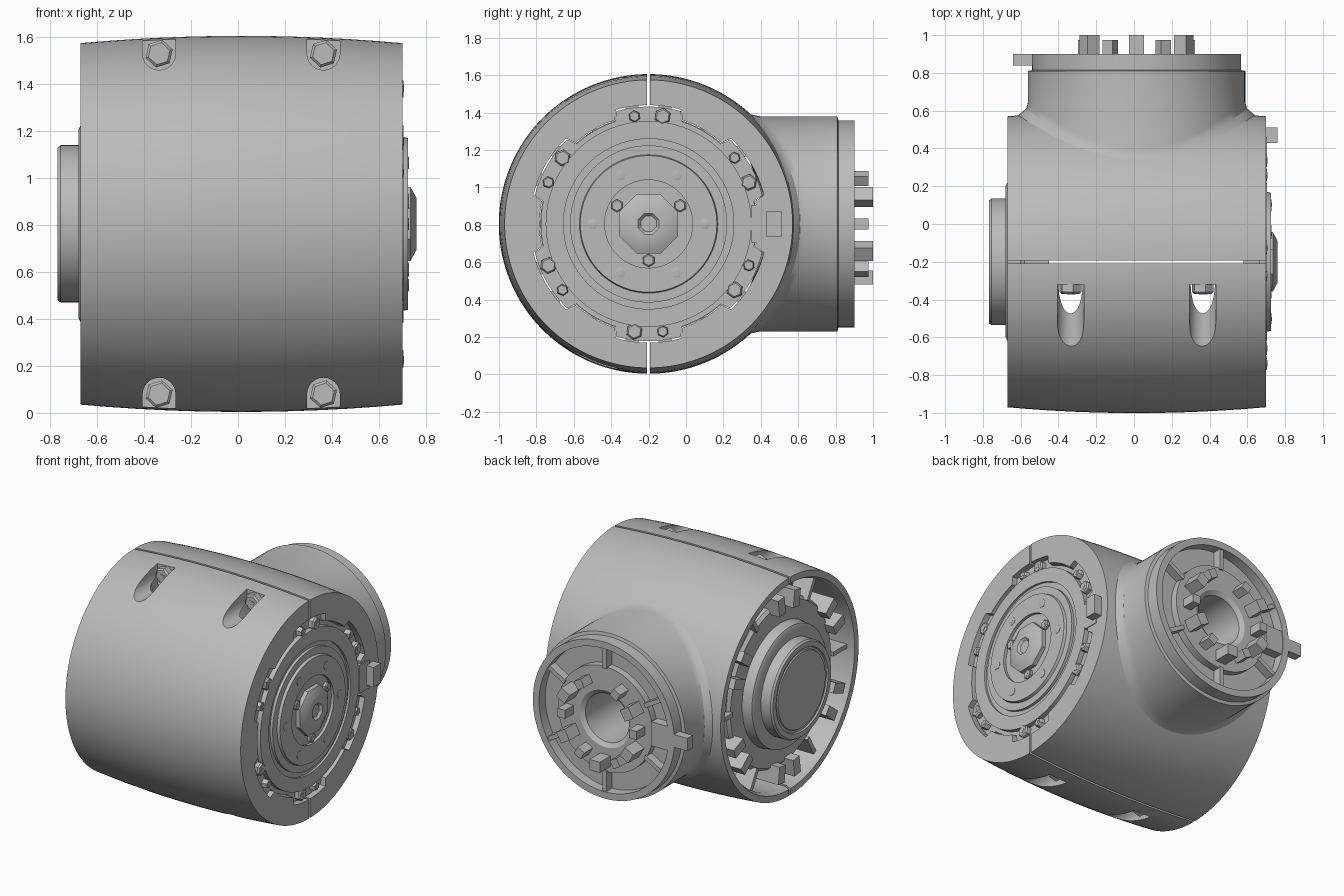
import bpy, bmesh
from math import sin, cos, pi, radians, sqrt
from mathutils import Vector, Matrix

if "Cube" in bpy.data.objects:
    bpy.data.objects.remove(bpy.data.objects["Cube"])

grey = bpy.data.materials.new("machine grey")
grey.use_nodes = True
grey.diffuse_color = (0.5, 0.5, 0.5, 1)
grey.node_tree.nodes["Principled BSDF"].inputs["Base Color"].default_value = (0.5, 0.5, 0.5, 1)

CX, CY, CZ = 0.014, -0.2, 0.805     # neck x, barrel y, shared axis height


def on_barrel(r, t, a):
    """Point at radius r and angle t around the barrel axis, at x = a."""
    return Vector((a, CY + r * cos(t), CZ + r * sin(t)))


def on_neck(r, t, a):
    """Point at radius r and angle t around the neck axis, at y = a."""
    return Vector((CX + r * cos(t), a, CZ + r * sin(t)))


def finish(bm, name, smooth=True):
    bmesh.ops.remove_doubles(bm, verts=bm.verts, dist=1e-5)
    bmesh.ops.recalc_face_normals(bm, faces=bm.faces)
    mesh = bpy.data.meshes.new(name)
    bm.to_mesh(mesh)
    bm.free()
    mesh.materials.append(grey)
    ob = bpy.data.objects.new(name, mesh)
    bpy.context.collection.objects.link(ob)
    if smooth:
        shade(ob)
    return ob


def shade(ob):
    bpy.ops.object.select_all(action='DESELECT')
    ob.select_set(True)
    bpy.context.view_layer.objects.active = ob
    bpy.ops.object.shade_smooth_by_angle(angle=radians(30))


def lathe(name, place, profile, seg=96, closed=False, turn=0.0):
    """Revolve (radius, offset) pairs; an offset may be a function of r and angle."""
    bm = bmesh.new()
    rings = []
    for r, a in profile:
        ring = []
        for i in range(seg):
            t = 2 * pi * i / seg + turn
            ring.append(bm.verts.new(place(r, t, a(r, t) if callable(a) else a)))
        rings.append(ring)
    pairs = list(zip(rings, rings[1:]))
    if closed:
        pairs.append((rings[-1], rings[0]))
    for p, q in pairs:
        for i in range(seg):
            j = (i + 1) % seg
            bm.faces.new((p[i], p[j], q[j], q[i]))
    if not closed:
        for ring in (rings[0], rings[-1]):
            if (ring[0].co - ring[1].co).length > 1e-5:
                bm.faces.new(ring)
    return finish(bm, name)


def block(name, place, r0, r1, t, width, a0, a1):
    """Box reaching from r0 to r1 at angle t, width across, a0 to a1 along the axis."""
    bm = bmesh.new()
    out = place(1, t, 0) - place(0, t, 0)
    side = place(1, t + pi / 2, 0) - place(0, t, 0)
    axis = place(0, 0, 1) - place(0, 0, 0)
    mid = place((r0 + r1) / 2, t, (a0 + a1) / 2)
    m = Matrix((out * (r1 - r0), side * width, axis * (a1 - a0))).transposed().to_4x4()
    bmesh.ops.create_cube(bm, size=1, matrix=Matrix.Translation(mid) @ m)
    return finish(bm, name, False)


def toothed(name, low, high, a0, a1):
    """Prism with six wide teeth around the barrel axis."""
    bm = bmesh.new()
    ring = []
    for i in range(180):
        off = abs((i * 2 - 30 + 30) % 60 - 30)
        r = high if off <= 17 else low
        ring.append(bm.verts.new(on_barrel(r, radians(i * 2), a0)))
    face = bm.faces.new(ring)
    new = bmesh.ops.extrude_face_region(bm, geom=[face])["geom"]
    bmesh.ops.translate(bm, vec=(a1 - a0, 0, 0), verts=[g for g in new if isinstance(g, bmesh.types.BMVert)])
    return finish(bm, name)


def carve(ob, *cutters):
    for c in cutters:
        mod = ob.modifiers.new("cut", 'BOOLEAN')
        mod.object, mod.operation, mod.solver = c, 'DIFFERENCE', 'EXACT'
        bpy.ops.object.select_all(action='DESELECT')
        ob.select_set(True)
        bpy.context.view_layer.objects.active = ob
        bpy.ops.object.modifier_apply(modifier=mod.name)
        bpy.data.objects.remove(c)
    shade(ob)


def screw(name, place, r, t, a0, a1, size):
    """Hexagonal bolt with a sunken three-sided socket."""
    c = place(r, t, 0) - place(0, 0, 0)
    def moved(q, u, a):
        return place(q, u, a) + c
    step = (a1 - a0) * 0.4
    lathe(name, moved, [(size, a0), (size, a1 - step * 0.5), (size * 0.8, a1)], 6, turn=t)
    lathe(name + "_socket", moved, [(size * 0.45, a1), (size * 0.45, a1 + step * 0.1)], 3, turn=t)


# Barrel shell: bulged outside, hollow, open at one end and rimmed at the other
outer = []
for i in range(13):
    x = -0.67 + 1.37 * i / 12
    outer.append((0.801 - 0.031 * ((x - CX) / 0.685) ** 2, x))
shell = lathe("barrel_shell", on_barrel,
              outer + [(0.55, 0.70), (0.55, 0.60), (0.71, 0.60), (0.71, -0.64), (0.725, -0.67)],
              128, closed=True)
slots = []
for sx in (-1, 1):
    for sz in (-1, 1):
        def at(r, t, a, sx=sx, sz=sz):
            return Vector((CX + sx * 0.35 + r * cos(t), a, CZ + sz * 0.725 + r * sin(t)))
        slots.append(lathe("slot_cutter", at, [(0.07, -1.1), (0.07, -0.32)], 24))
        slots.append(block("slot_top_cutter", at, 0, 0.2, sz * pi / 2, 0.14, -1.1, -0.32))
        # Sunken pocket liner and assembly bolt
        screw("shell_bolt", at, 0, 0.3, -0.318, -0.37, 0.06)
        block("bolt_seat", at, -0.075, 0.055, sz * pi / 2, 0.14, -0.319, -0.21)
split = block("split_cutter", on_barrel, -0.9, 0.9, pi / 2, 0.016, -0.9, 0.9)
bore = lathe("bore_cutter", on_neck, [(0.4, 0.1), (0.4, 0.9)], 48)
carve(shell, *slots, split, bore, toothed("rim_cutter", 0.583, 0.635, 0.5, 0.8))

# Neck with a fillet that follows the barrel, a stepped flange and a bore
def saddle(lift):
    def height(r, t):
        return CY + sqrt(0.785 ** 2 - (r * sin(t)) ** 2) + lift
    return height

neck = lathe("neck", on_neck,
             [(0.17, 0.40), (0.56, saddle(-0.09)), (0.64, saddle(-0.025)), (0.612, saddle(0.003)),
              (0.585, saddle(0.025)), (0.575, saddle(0.06)), (0.575, 0.81), (0.553, 0.815),
              (0.553, 0.90), (0.505, 0.90), (0.505, 0.83), (0.37, 0.83), (0.37, 0.88),
              (0.20, 0.88), (0.17, 0.86)], 96, closed=True)
for k in range(6):
    block("flange_spoke", on_neck, 0.36, 0.52, radians(30 + 60 * k), 0.03, 0.82, 0.89)
    block("short_peg", on_neck, 0.25, 0.31, radians(60 * k), 0.06, 0.87, 0.975)
    if k != 1:
        block("tall_peg", on_neck, 0.25, 0.325, radians(30 + 60 * k), 0.08, 0.87, 1.0)
block("flange_latch", on_neck, 0.53, 0.655, pi, 0.09, 0.84, 0.90)
block("latch_seat", on_neck, 0.37, 0.53, pi, 0.17, 0.82, 0.895)

# Rimmed end: toothed plate with bolts, stepped disc and centre boss
toothed("end_plate", 0.576, 0.627, 0.58, 0.665)
lathe("end_disc", on_barrel,
      [(0.55, 0.64), (0.55, 0.70), (0.455, 0.70), (0.455, 0.685), (0.42, 0.685), (0.42, 0.705),
       (0.37, 0.705), (0.365, 0.725), (0.235, 0.725), (0.235, 0.705), (0, 0.705)])
lathe("centre_boss", on_barrel, [(0.17, 0.70), (0.17, 0.735), (0.12, 0.76), (0.06, 0.76),
                                 (0.045, 0.745), (0, 0.745)], 8, turn=radians(22.5))
for k in range(6):
    for s, size in ((-1, 0.045), (1, 0.032)):
        screw("rim_bolt", on_barrel, 0.58, radians(30 + 60 * k + s * 7.5), 0.65, 0.704, size)
    screw("disc_pin", on_barrel, 0.3, radians(60 * k), 0.72, 0.729, 0.03)
for k in range(3):
    screw("boss_bolt", on_barrel, 0.195, radians(30 + 120 * k), 0.70, 0.728, 0.035)
block("side_latch", on_barrel, 0.63, 0.71, 0, 0.14, 0.66, 0.76)
block("latch_arm", on_barrel, 0.55, 0.66, 0, 0.20, 0.62, 0.705)

# Open end: recessed plate, protruding hub, struts and clips
lathe("inner_plate", on_barrel,
      [(0, -0.45), (0.58, -0.45), (0.58, -0.58), (0.56, -0.60), (0.43, -0.60), (0.42, -0.67),
       (0.40, -0.68), (0.335, -0.68), (0.335, -0.755), (0.325, -0.768), (0.29, -0.768),
       (0.285, -0.758), (0.27, -0.758), (0.265, -0.765), (0, -0.765)])
for k in range(6):
    block("plate_strut", on_barrel, 0.56, 0.72, radians(60 * k), 0.03, -0.62, -0.48)
    for s in (-1, 1):
        block("plate_clip", on_barrel, 0.54, 0.66, radians(30 + 60 * k + s * 8), 0.07, -0.67, -0.45)
